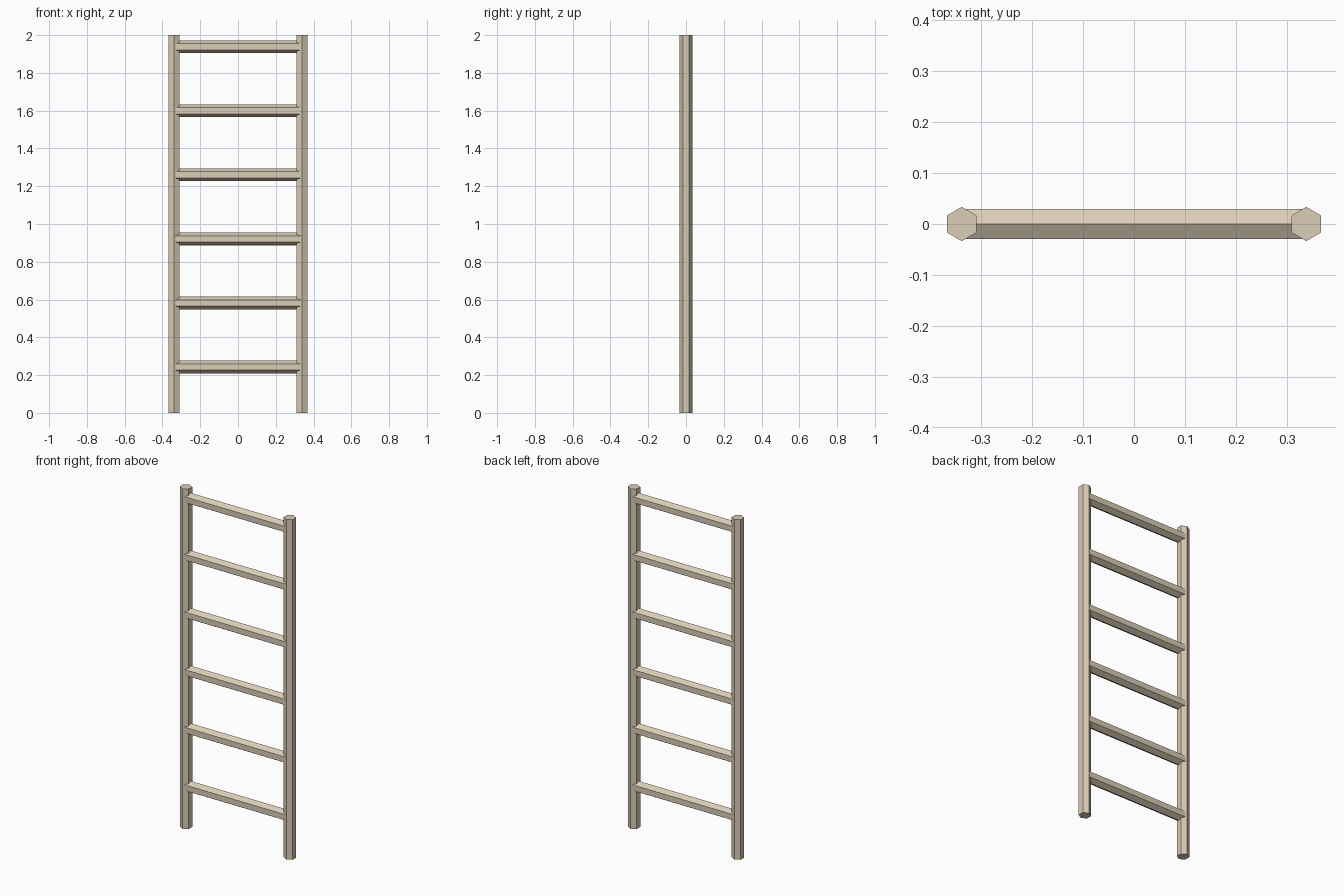
import bpy, math
from mathutils import Matrix

if "Cube" in bpy.data.objects:
    bpy.data.objects.remove(bpy.data.objects["Cube"])

wood = bpy.data.materials.new("pale_wood")
wood.diffuse_color = (0.70, 0.61, 0.47, 1)
wood.use_nodes = True
wood.node_tree.nodes["Principled BSDF"].inputs["Base Color"].default_value = wood.diffuse_color

R = 0.0335          # hexagon corner radius
RAIL_X = 0.338      # rail centre line


def hex_bar(name, length, matrix):
    """Six-sided bar along local z, corners pointing along local +-y."""
    bpy.ops.mesh.primitive_cylinder_add(vertices=6, radius=R, depth=length)
    ob = bpy.context.object
    ob.name = name
    ob.data.transform(matrix)
    ob.data.materials.append(wood)
    return ob


# Upright rails
for side, label in ((-1, "left"), (1, "right")):
    hex_bar(label + "_rail", 2.0, Matrix.Translation((side * RAIL_X, 0, 1)))

# Rungs: laid along x with one corner up
lay = Matrix.Rotation(math.radians(90), 4, 'X') @ Matrix.Rotation(math.radians(90), 4, 'Y')
for i in range(6):
    z = 0.243 + i * 0.339
    hex_bar(f"rung_{i + 1}", 2 * RAIL_X, Matrix.Translation((0, 0, z)) @ lay)
